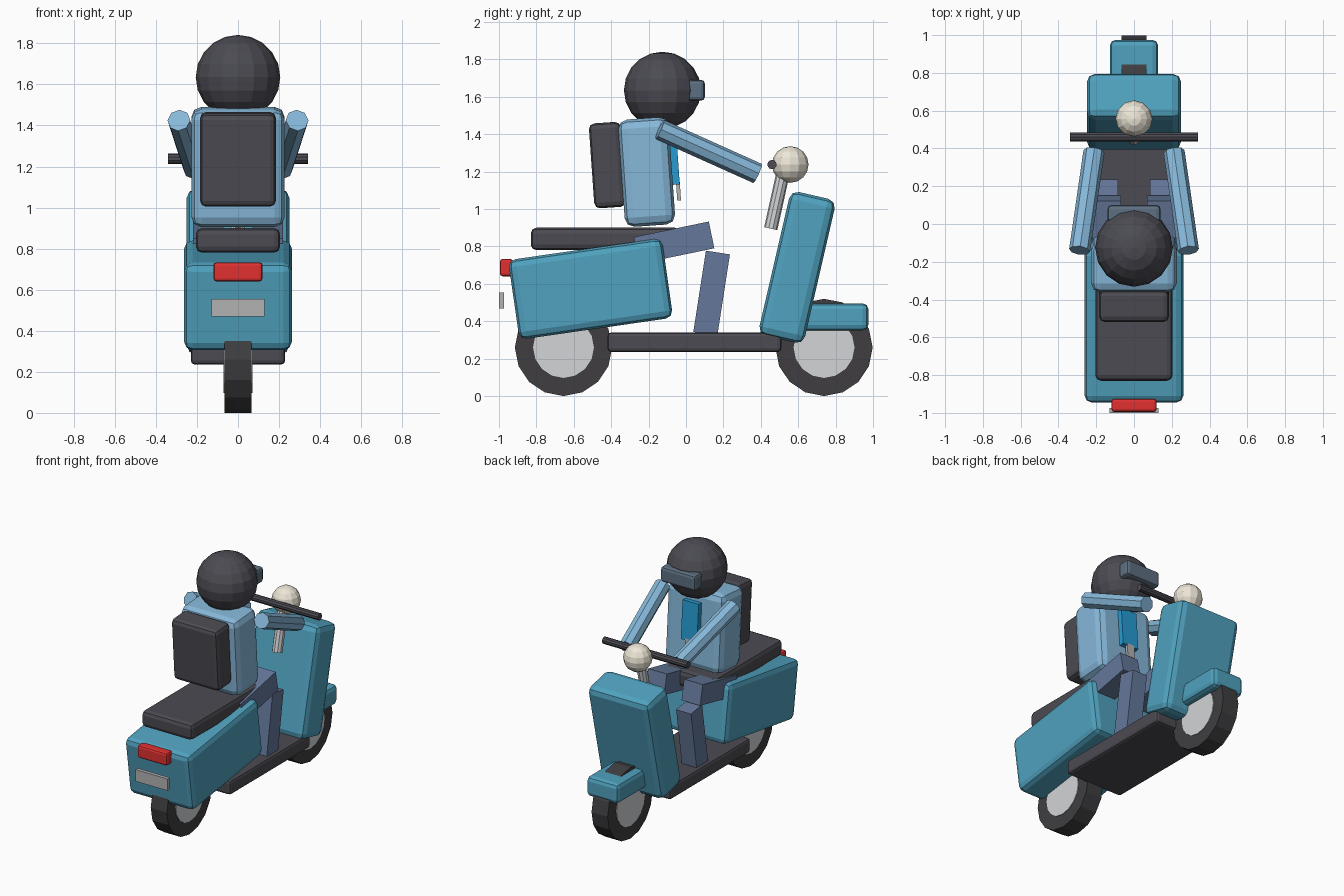
import bpy
from math import radians
from mathutils import Vector

if "Cube" in bpy.data.objects:
    bpy.data.objects.remove(bpy.data.objects["Cube"])


def mat(name, *rgb):
    m = bpy.data.materials.new(name)
    m.diffuse_color = (*rgb, 1)
    m.use_nodes = True
    m.node_tree.nodes["Principled BSDF"].inputs["Base Color"].default_value = m.diffuse_color
    return m


TEAL = mat("teal_paint", 0.08, 0.36, 0.52)
DARK = mat("dark_grey", 0.07, 0.07, 0.085)
TYRE = mat("tyre_rubber", 0.05, 0.048, 0.052)
SHIRT = mat("shirt_blue", 0.24, 0.48, 0.70)
JEANS = mat("trouser_blue", 0.13, 0.19, 0.33)
TIE = mat("bright_blue", 0.02, 0.33, 0.65)
VISOR = mat("visor_slate", 0.11, 0.16, 0.22)
RED = mat("lamp_red", 0.75, 0.03, 0.03)
CREAM = mat("lamp_cream", 0.85, 0.80, 0.68)
METAL = mat("light_metal", 0.65, 0.66, 0.68)
PLATE = mat("plate_grey", 0.45, 0.45, 0.45)


def finish(name, material):
    ob = bpy.context.object
    ob.name = name
    ob.data.materials.append(material)
    return ob


def box(name, loc, size, material, tilt=0, bevel=0.0):
    """Box tilted about x (degrees), with optional rounded edges."""
    bpy.ops.mesh.primitive_cube_add(size=1, location=loc)
    ob = finish(name, material)
    ob.scale = size
    bpy.ops.object.transform_apply(location=False, rotation=False, scale=True)
    ob.rotation_euler.x = radians(tilt)
    if bevel:
        b = ob.modifiers.new("rounded_edges", 'BEVEL')
        b.width, b.segments = bevel, 2
    return ob


def rod(name, a, b, radius, sides, material):
    """Straight cylinder between two points."""
    a, b = Vector(a), Vector(b)
    d = b - a
    bpy.ops.mesh.primitive_cylinder_add(vertices=sides, radius=radius,
                                        depth=d.length, location=(a + b) / 2)
    ob = finish(name, material)
    ob.rotation_euler = d.to_track_quat('Z', 'Y').to_euler()
    return ob


def ball(name, loc, radius, segs, rings, material):
    bpy.ops.mesh.primitive_uv_sphere_add(segments=segs, ring_count=rings,
                                         radius=radius, location=loc)
    return finish(name, material)


# Wheels with pale hubs
for end, y in (("rear", -0.655), ("front", 0.738)):
    rod(end + "_tyre", (-0.065, y, 0.26), (0.065, y, 0.26), 0.26, 16, TYRE)
    rod(end + "_hub", (-0.07, y, 0.26), (0.07, y, 0.26), 0.163, 16, METAL)

# Scooter body
box("floorboard", (0, 0.045, 0.288), (0.46, 0.93, 0.105), DARK, 0, 0.02)
box("rear_body", (0, -0.51, 0.573), (0.525, 0.83, 0.43), TEAL, 8.2, 0.04)
box("leg_shield", (0, 0.594, 0.688), (0.5, 0.25, 0.79), TEAL, -13, 0.045)
box("front_fender", (0, 0.735, 0.423), (0.255, 0.48, 0.145), TEAL, 0, 0.03)
box("seat", (0, -0.43, 0.84), (0.41, 0.80, 0.12), DARK, 0, 0.03)
box("tail_light", (0, -0.96, 0.687), (0.24, 0.07, 0.093), RED, 0, 0.015)
box("number_plate", (0, -0.987, 0.512), (0.26, 0.026, 0.086), PLATE)

# Steering and headlight
rod("steering_stem", (0, 0.453, 0.895), (0, 0.525, 1.22), 0.036, 10, METAL)
rod("handlebar", (-0.34, 0.46, 1.238), (0.34, 0.46, 1.238), 0.025, 10, DARK)
ball("headlight", (0, 0.557, 1.238), 0.098, 12, 8, CREAM)

# Rider torso, backpack and chest tag
box("torso", (0, -0.21, 1.198), (0.455, 0.27, 0.575), SHIRT, 4, 0.05)
box("backpack", (0, -0.42, 1.235), (0.37, 0.17, 0.455), DARK, 4, 0.03)
box("chest_strip", (0, -0.068, 1.27), (0.13, 0.05, 0.28), TIE, 4)
box("chest_tag", (0, -0.04, 1.095), (0.06, 0.02, 0.10), PLATE, 4)

# Helmet and visor
ball("helmet", (0, -0.126, 1.635), 0.206, 16, 10, DARK)
box("visor", (0, 0.053, 1.635), (0.28, 0.095, 0.112), VISOR, 0, 0.02)

# Arms and legs on both sides
for side, s in (("left", -1), ("right", 1)):
    rod(side + "_arm", (s * 0.288, -0.14, 1.425), (s * 0.212, 0.383, 1.19),
        0.056, 8, SHIRT)
    box(side + "_thigh", (s * 0.145, -0.064, 0.82), (0.15, 0.41, 0.146),
        JEANS, 11.7)
    box(side + "_shin", (s * 0.145, 0.137, 0.55), (0.12, 0.13, 0.44),
        JEANS, -8.8)
